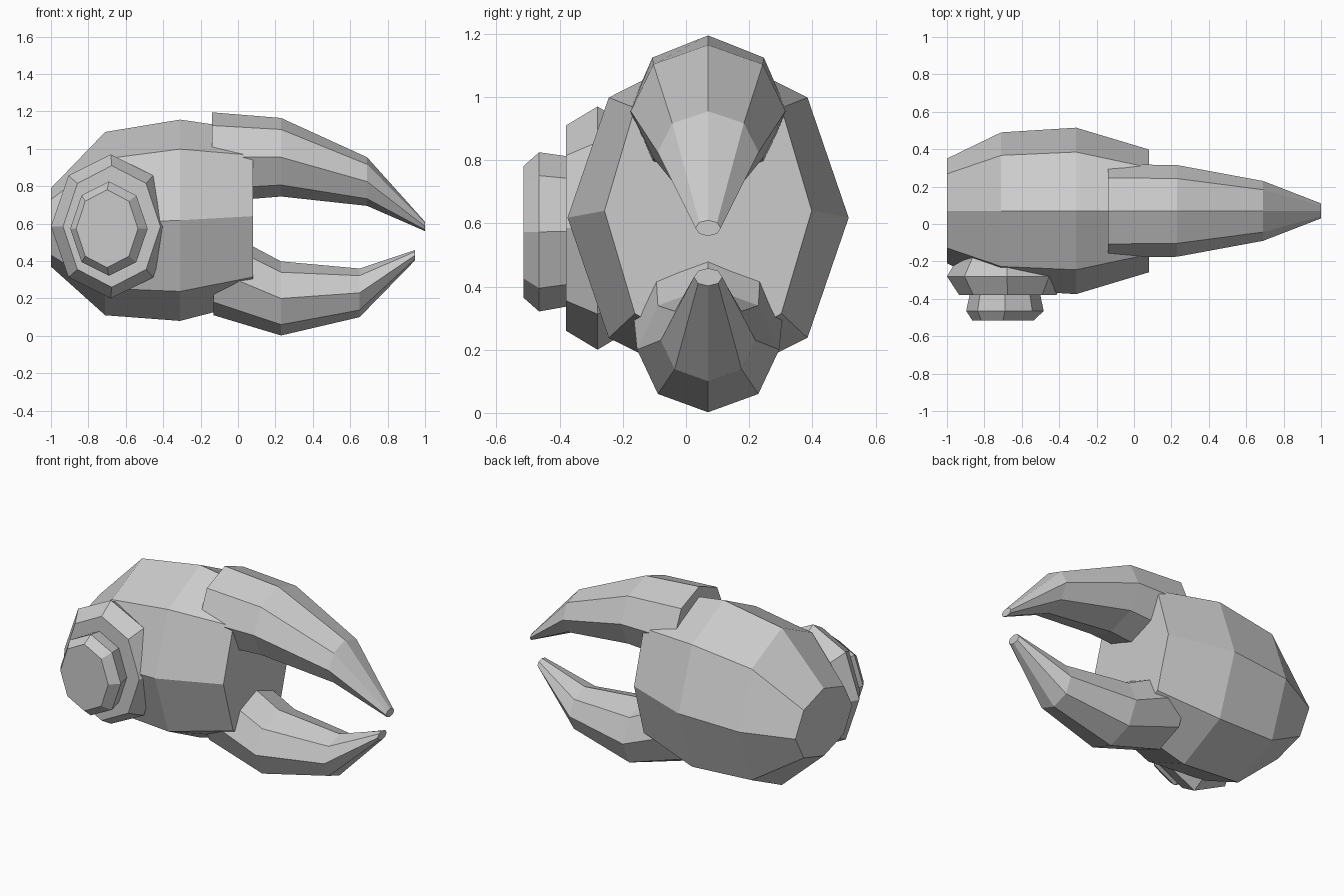
import bpy, math

if "Cube" in bpy.data.objects:
    bpy.data.objects.remove(bpy.data.objects["Cube"])

grey = bpy.data.materials.new("shell grey")
grey.diffuse_color = (0.6, 0.6, 0.6, 1)
grey.use_nodes = True
grey.node_tree.nodes["Principled BSDF"].inputs["Base Color"].default_value = grey.diffuse_color


def loft(name, rings, axis):
    """Eight-sided tube. Ring = (position on axis, centre a, centre z, radius a, radius z)."""
    verts, faces, n = [], [], 8
    for p, ca, cz, ra, rz in rings:
        for i in range(n):
            t = 2 * math.pi * i / n
            a, z = ca + ra * math.cos(t), cz + rz * math.sin(t)
            verts.append((p, a, z) if axis == "x" else (a, p, z))
    for r in range(len(rings) - 1):
        for i in range(n):
            j = (i + 1) % n
            f = [r * n + i, r * n + j, (r + 1) * n + j, (r + 1) * n + i]
            faces.append(f[::-1] if axis == "x" else f)
    first = list(range(n))
    last = [(len(rings) - 1) * n + i for i in range(n)]
    faces += [first, last[::-1]] if axis == "x" else [first[::-1], last]
    # outward winding: rings run +x (a = y) or -y (a = x)
    faces = [f[::-1] for f in faces] if axis == "x" else faces
    me = bpy.data.meshes.new(name)
    me.from_pydata(verts, [], faces)
    me.materials.append(grey)
    ob = bpy.data.objects.new(name, me)
    bpy.context.collection.objects.link(ob)
    import bmesh
    bm = bmesh.new()
    bm.from_mesh(me)
    bmesh.ops.recalc_face_normals(bm, faces=bm.faces)
    bm.to_mesh(me)
    bm.free()
    return ob


C = 0.07  # claw centre line in y

# Bulky palm
loft("palm", [(-1.0, C, 0.58, 0.28, 0.21), (-0.71, C, 0.60, 0.42, 0.49),
              (-0.31, C, 0.618, 0.445, 0.538), (0.08, C, 0.64, 0.328, 0.46)], "x")

# Upper and lower pincers
loft("upper_pincer", [(-0.14, C, 0.955, 0.25, 0.24), (0.23, C, 0.955, 0.245, 0.21),
                      (0.69, C, 0.825, 0.16, 0.13), (1.0, C, 0.585, 0.04, 0.025)], "x")
loft("lower_pincer", [(-0.13, C, 0.35, 0.24, 0.24), (0.23, C, 0.20, 0.225, 0.198),
                      (0.65, C, 0.23, 0.15, 0.13), (0.945, C, 0.43, 0.045, 0.028)], "x")

# Wrist joint: wide collar and smaller stub
loft("wrist_collar", [(-0.18, -0.68, 0.585, 0.26, 0.325), (-0.28, -0.68, 0.585, 0.32, 0.385),
                      (-0.38, -0.675, 0.585, 0.26, 0.325)], "y")
loft("wrist_stub", [(-0.36, -0.69, 0.575, 0.185, 0.235), (-0.465, -0.69, 0.573, 0.207, 0.252),
                    (-0.515, -0.70, 0.573, 0.165, 0.208)], "y")
